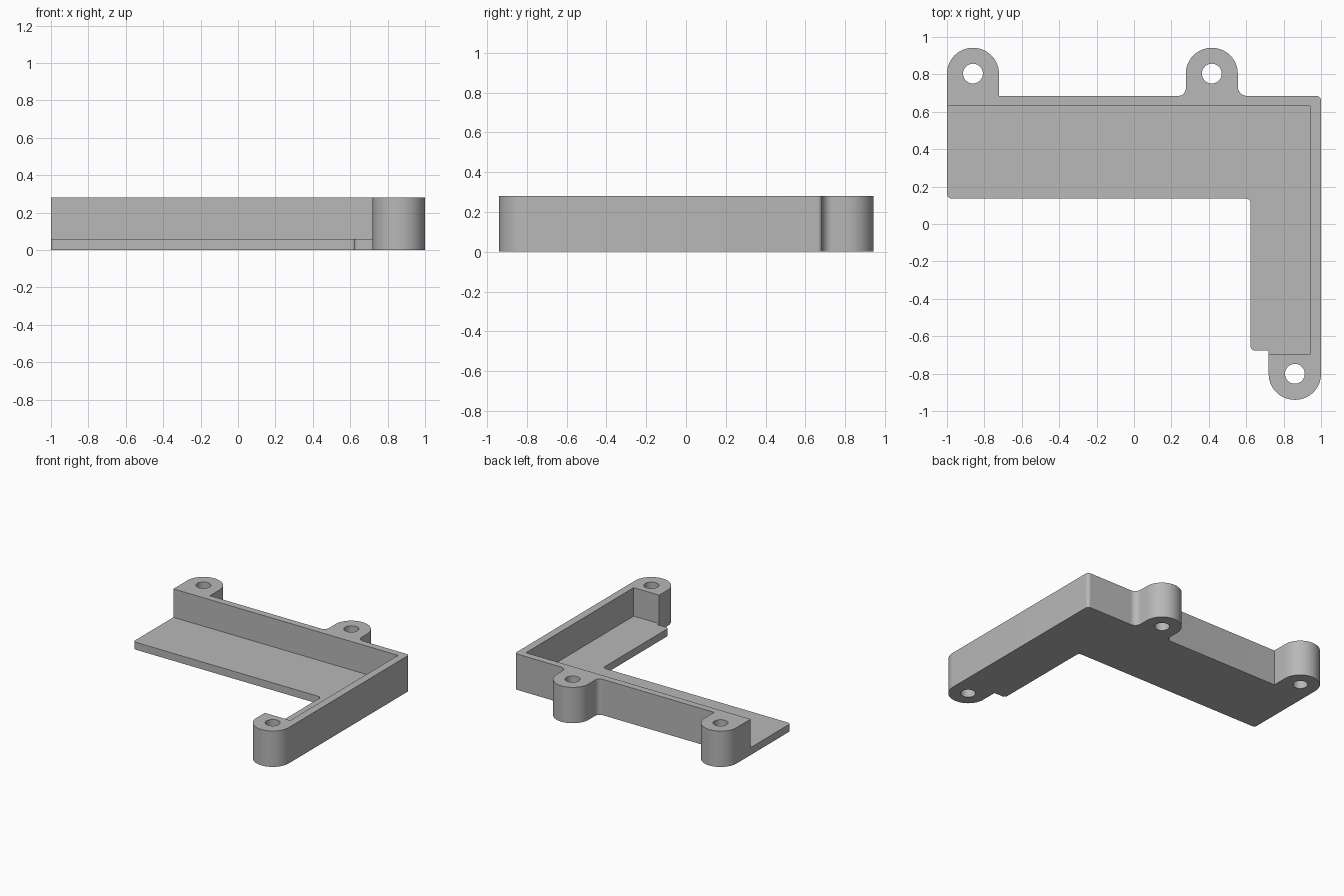
import bpy
import bmesh
import math
from mathutils import Vector

cube = bpy.data.objects.get("Cube")
if cube:
    bpy.data.objects.remove(cube, do_unlink=True)

HEIGHT, FLOOR = 0.28, 0.058
BOSS_R, HOLE_R = 0.1385, 0.053
EDGE_R = 0.025

grey = bpy.data.materials.new("plain grey")
grey.use_nodes = True
colour = (0.48, 0.48, 0.48, 1)
grey.diffuse_color = colour
grey.node_tree.nodes["Principled BSDF"].inputs["Base Color"].default_value = colour


def fillet(corners, steps=14):
    """Turn (x, y, radius) corners into a rounded outline."""
    points = []
    for i, (x, y, r) in enumerate(corners):
        here = Vector((x, y))
        if r == 0:
            points.append(here)
            continue
        a = (Vector(corners[i - 1][:2]) - here).normalized()
        b = (Vector(corners[(i + 1) % len(corners)][:2]) - here).normalized()
        half = a.angle(b) / 2
        centre = here + (a + b).normalized() * r / math.sin(half)
        start = here + a * r / math.tan(half) - centre
        end = here + b * r / math.tan(half) - centre
        sweep = math.pi - 2 * half
        for k in range(steps + 1):
            t = k / steps
            points.append(centre + (start * math.sin((1 - t) * sweep)
                                    + end * math.sin(t * sweep)) / math.sin(sweep))
    return points


def prism(name, points, z0, z1):
    """Extrude a closed outline upward."""
    bm = bmesh.new()
    face = bm.faces.new([bm.verts.new((p[0], p[1], z0)) for p in points])
    top = bmesh.ops.extrude_face_region(bm, geom=[face])["geom"]
    bmesh.ops.translate(bm, vec=(0, 0, z1 - z0),
                        verts=[v for v in top if isinstance(v, bmesh.types.BMVert)])
    bmesh.ops.recalc_face_normals(bm, faces=bm.faces)
    mesh = bpy.data.meshes.new(name)
    bm.to_mesh(mesh)
    bm.free()
    obj = bpy.data.objects.new(name, mesh)
    bpy.context.collection.objects.link(obj)
    return obj


# L-shaped outline with three rounded screw bosses, anticlockwise
outline = fillet([
    (-1, 0.136, EDGE_R), (0.623, 0.136, EDGE_R),
    (0.623, -0.677, EDGE_R), (0.72, -0.677, 0),
    (0.72, -0.94, BOSS_R), (1, -0.94, BOSS_R),
    (1, 0.685, EDGE_R), (0.555, 0.685, 0.05),
    (0.555, 0.942, BOSS_R), (0.277, 0.942, BOSS_R),
    (0.277, 0.685, 0.04), (-0.722, 0.685, 0),
    (-0.722, 0.942, BOSS_R), (-1, 0.942, BOSS_R),
])
bracket = prism("corner_bracket", outline, 0, HEIGHT)
bracket.data.materials.append(grey)

# Open tray above the floor, leaving the back and left walls standing
cutters = [prism("tray_cutter", [(-1.2, -0.698), (0.94, -0.698),
                                 (0.94, 0.631), (-1.2, 0.631)], FLOOR, 0.5)]

# Screw holes through the bosses
for x, y in [(-0.861, 0.804), (0.416, 0.804), (0.86, -0.801)]:
    ring = [(x + HOLE_R * math.cos(a), y + HOLE_R * math.sin(a))
            for a in (math.tau * k / 40 for k in range(40))]
    cutters.append(prism("hole_cutter", ring, -0.1, 0.5))

bpy.ops.object.select_all(action="DESELECT")
bpy.context.view_layer.objects.active = bracket
bracket.select_set(True)
for cutter in cutters:
    cutter.hide_render = True
    mod = bracket.modifiers.new("cut", "BOOLEAN")
    mod.operation = "DIFFERENCE"
    mod.solver = "EXACT"
    mod.object = cutter
    bpy.ops.object.modifier_apply(modifier=mod.name)
    bpy.data.objects.remove(cutter, do_unlink=True)

bpy.ops.object.shade_smooth_by_angle(angle=math.radians(30))
